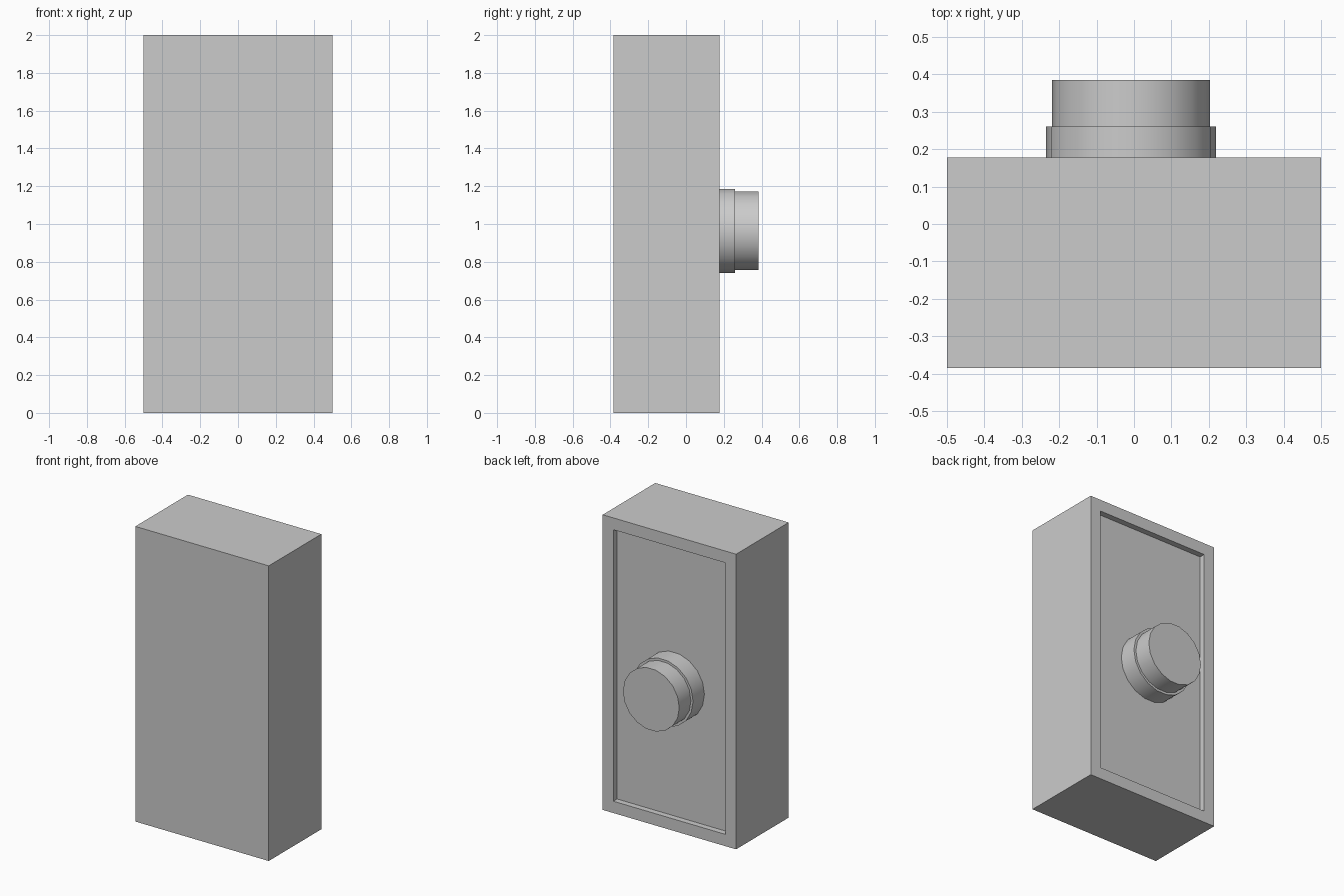
import bpy, bmesh, math
from mathutils import Matrix

if "Cube" in bpy.data.objects:
    bpy.data.objects.remove(bpy.data.objects["Cube"])

# Size readings
FRONT, BACK = -0.385, 0.178
BORDER, DEPTH = 0.08, 0.04
KNOB_X, KNOB_Z, SIDES = -0.008, 0.963, 18


def finish(bm, name):
    bmesh.ops.recalc_face_normals(bm, faces=bm.faces)
    mesh = bpy.data.meshes.new(name)
    bm.to_mesh(mesh)
    bm.free()
    obj = bpy.data.objects.new(name, mesh)
    bpy.context.collection.objects.link(obj)
    return obj


# Door slab with a recessed panel on the back face
bm = bmesh.new()
size = (1.0, BACK - FRONT, 2.0)
bmesh.ops.create_cube(bm, size=1.0)
bmesh.ops.scale(bm, vec=size, verts=bm.verts)
bmesh.ops.translate(bm, vec=(0, (FRONT + BACK) / 2, 1.0), verts=bm.verts)
bm.normal_update()
back = max(bm.faces, key=lambda f: f.normal.y)
bmesh.ops.inset_region(bm, faces=[back], thickness=BORDER, use_even_offset=True)
rim = list(back.edges)
panel = bmesh.ops.extrude_discrete_faces(bm, faces=[back])["faces"][0]
bmesh.ops.translate(bm, vec=(0, -DEPTH, 0), verts=panel.verts)
finish(bm, "recessed_slab")

# Knob: stepped profile of (radius, y) spun around the y axis
profile = [(0.227, BACK - DEPTH), (0.227, 0.26), (0.211, 0.26), (0.211, 0.385)]
bm = bmesh.new()
rings = []
for r, y in profile:
    angles = [2 * math.pi * i / SIDES for i in range(SIDES)]
    rings.append([bm.verts.new((KNOB_X + r * math.cos(a), y,
                                KNOB_Z + r * math.sin(a))) for a in angles])
for low, high in zip(rings, rings[1:]):
    for i in range(SIDES):
        j = (i + 1) % SIDES
        bm.faces.new((low[i], low[j], high[j], high[i]))
bm.faces.new(rings[0])
bm.faces.new(rings[-1])
knob = finish(bm, "knob")

# Smooth sides, sharp rims
bpy.context.view_layer.objects.active = knob
knob.select_set(True)
bpy.ops.object.shade_smooth_by_angle(angle=math.radians(30))
